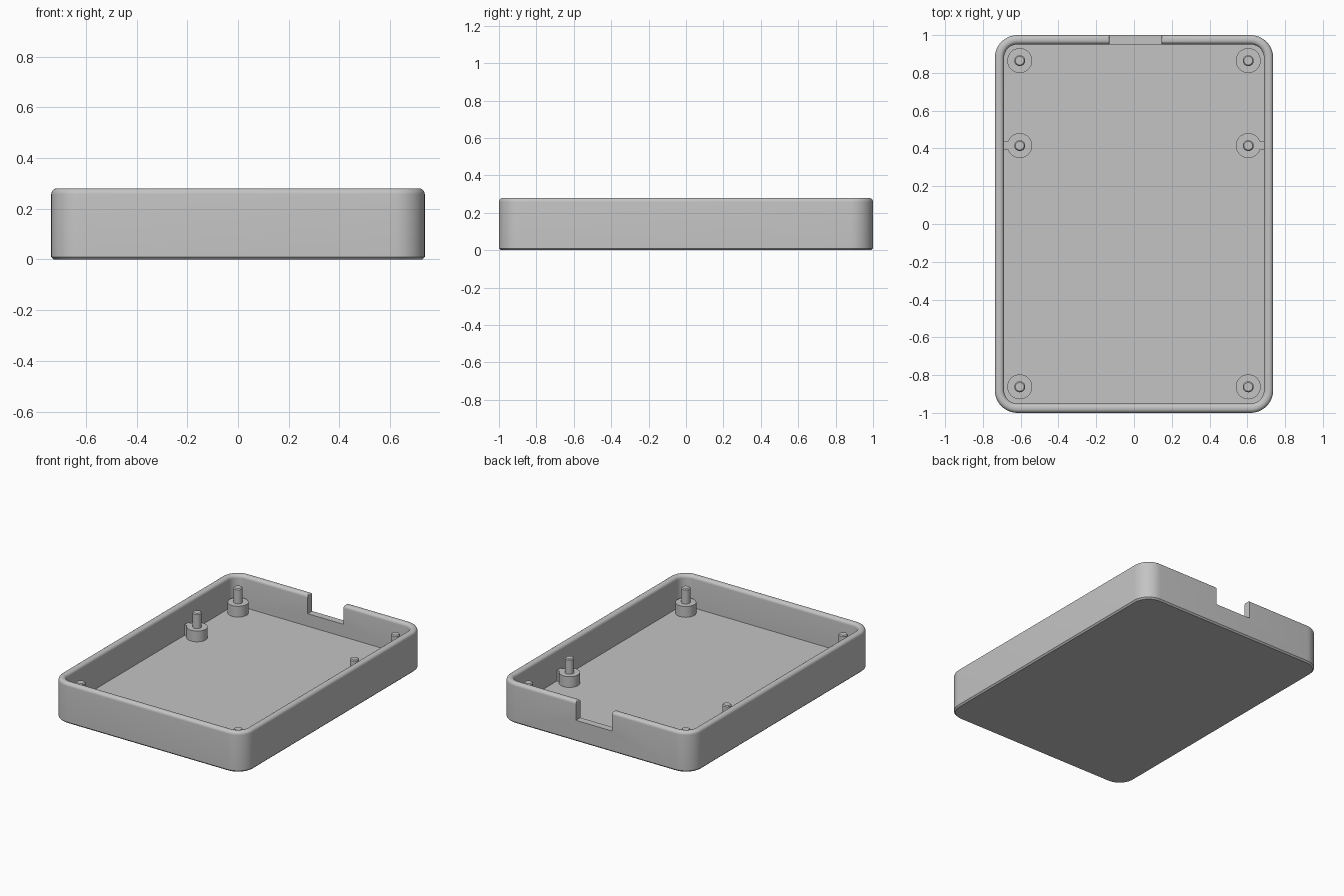
import bpy, bmesh
from math import pi, sin, cos, radians

cube = bpy.data.objects.get("Cube")
if cube:
    bpy.data.objects.remove(cube, do_unlink=True)

HALF_X, HALF_Y, HEIGHT = 0.737, 1.0, 0.28
CORNER, WALL, FLOOR = 0.12, 0.049, 0.06
RIM, CHAMFER = 0.022, 0.01

grey = bpy.data.materials.new("plain grey")
grey.use_nodes = True
grey.diffuse_color = (0.55, 0.55, 0.55, 1)
grey.node_tree.nodes["Principled BSDF"].inputs["Base Color"].default_value = grey.diffuse_color


def finish(name, bm):
    """Turn a bmesh into a grey object."""
    bmesh.ops.recalc_face_normals(bm, faces=bm.faces)
    mesh = bpy.data.meshes.new(name)
    bm.to_mesh(mesh)
    bm.free()
    mesh.materials.append(grey)
    obj = bpy.data.objects.new(name, mesh)
    bpy.context.collection.objects.link(obj)
    return obj


def smooth(obj):
    bpy.ops.object.select_all(action="DESELECT")
    obj.select_set(True)
    bpy.context.view_layer.objects.active = obj
    bpy.ops.object.shade_smooth_by_angle(angle=radians(32))


def stack(bm, loops):
    """Skin a list of equal point loops and cap both ends."""
    rings = [[bm.verts.new(p) for p in loop] for loop in loops]
    n = len(rings[0])
    for a, b in zip(rings, rings[1:]):
        for i in range(n):
            j = (i + 1) % n
            bm.faces.new((a[i], a[j], b[j], b[i]))
    bm.faces.new(rings[0])
    bm.faces.new(rings[-1])


def rounded_rect(inset, z, steps=10):
    r = CORNER - inset
    points = []
    for k, (sx, sy) in enumerate(((1, 1), (-1, 1), (-1, -1), (1, -1))):
        for i in range(steps + 1):
            a = (k + i / steps) * pi / 2
            points.append((sx * (HALF_X - CORNER) + r * cos(a),
                           sy * (HALF_Y - CORNER) + r * sin(a), z))
    return points


def circle(x, y, r, z, n=32):
    return [(x + r * cos(2 * pi * i / n), y + r * sin(2 * pi * i / n), z) for i in range(n)]


# Tray: chamfered base, outer wall, rounded rim, inner wall, floor
arc = [i * pi / 12 for i in range(7)]
section = [(CHAMFER, 0), (0, CHAMFER)]
section += [(RIM * (1 - cos(a)), HEIGHT - RIM * (1 - sin(a))) for a in arc]
section += [(WALL - RIM * (1 - sin(a)), HEIGHT - RIM * (1 - cos(a))) for a in arc]
section += [(WALL, FLOOR)]
bm = bmesh.new()
stack(bm, [rounded_rect(inset, z) for inset, z in section])
tray = finish("tray", bm)

# Connector notch in the back wall, with softened top corners
NOTCH_X, NOTCH_HALF, NOTCH_Z, LIP = 0.008, 0.138, 0.147, 0.012
side = [(NOTCH_HALF, NOTCH_Z)]
side += [(NOTCH_HALF + LIP * (1 - cos(a)), HEIGHT - LIP * (1 - sin(a))) for a in arc]
side += [(NOTCH_HALF + LIP, HEIGHT + 0.1)]
outline = [(NOTCH_X + x, z) for x, z in side] + [(NOTCH_X - x, z) for x, z in reversed(side)]
bm = bmesh.new()
stack(bm, [[(x, y, z) for x, z in outline] for y in (0.9, 1.1)])
cutter = finish("notch_cutter", bm)
cutter.hide_render = True
cut = tray.modifiers.new("notch", "BOOLEAN")
cut.operation, cut.solver, cut.object = "DIFFERENCE", "EXACT", cutter
bpy.context.view_layer.objects.active = tray
bpy.ops.object.modifier_apply(modifier=cut.name)
bpy.data.objects.remove(cutter, do_unlink=True)
smooth(tray)

# Standoffs with locating pins, three along each side
BOSS_X, BOSS_R, BOSS_TOP = 0.605, 0.066, 0.135
PIN_R, PIN_TOP, PIN_EDGE = 0.029, 0.238, 0.006
SINK = FLOOR - 0.01
for side_name, s in (("left", 1), ("right", -1)):
    for place, y in (("back", 0.865), ("middle", 0.415), ("front", -0.862)):
        x = s * BOSS_X
        bm = bmesh.new()
        stack(bm, [circle(x, y, BOSS_R, SINK), circle(x, y, BOSS_R, BOSS_TOP)])
        smooth(finish(f"{place}_{side_name}_standoff", bm))
        bm = bmesh.new()
        stack(bm, [circle(x, y, PIN_R, BOSS_TOP - 0.01),
                   circle(x, y, PIN_R, PIN_TOP - PIN_EDGE),
                   circle(x, y, PIN_R - PIN_EDGE, PIN_TOP)])
        smooth(finish(f"{place}_{side_name}_pin", bm))

    # Small rib tying the middle standoff to the wall
    bm = bmesh.new()
    x0, x1 = s * (BOSS_X + 0.05), s * (HALF_X - WALL + 0.01)
    stack(bm, [[(x0, 0.394, z), (x1, 0.394, z), (x1, 0.436, z), (x0, 0.436, z)]
               for z in (SINK, BOSS_TOP - 0.001)])
    finish(f"{side_name}_rib", bm)
